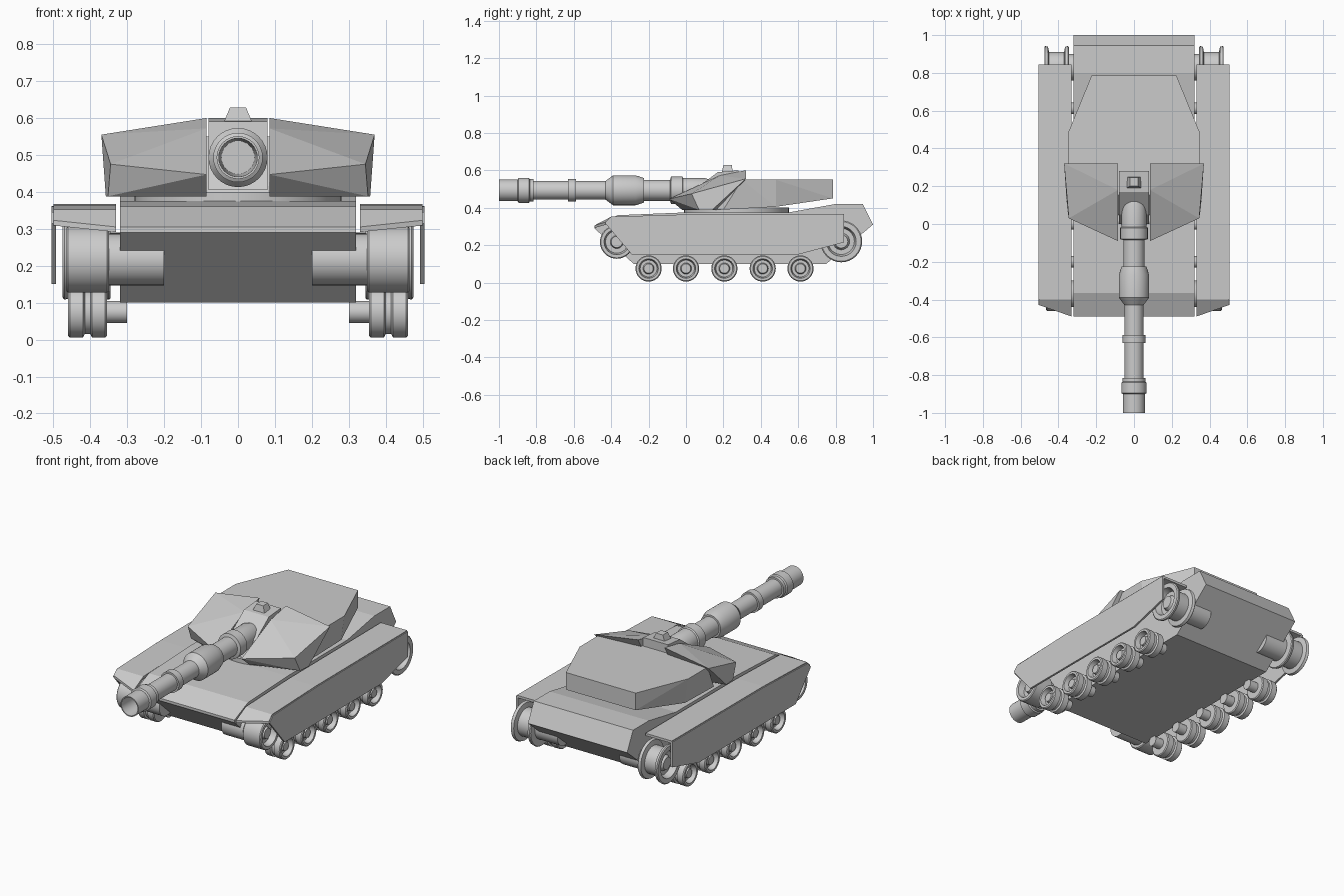
import bpy, bmesh, math
from mathutils import Vector

cube = bpy.data.objects.get("Cube")
if cube:
    bpy.data.objects.remove(cube, do_unlink=True)

grey = bpy.data.materials.new("plain grey")
grey.use_nodes = True
COLOUR = (0.6, 0.6, 0.6, 1)
grey.diffuse_color = COLOUR
grey.node_tree.nodes["Principled BSDF"].inputs["Base Color"].default_value = COLOUR


def finish(bm, name, smooth=False):
    bmesh.ops.recalc_face_normals(bm, faces=bm.faces)
    mesh = bpy.data.meshes.new(name)
    bm.to_mesh(mesh)
    bm.free()
    mesh.materials.append(grey)
    ob = bpy.data.objects.new(name, mesh)
    bpy.context.collection.objects.link(ob)
    if smooth:
        bpy.ops.object.select_all(action="DESELECT")
        ob.select_set(True)
        bpy.context.view_layer.objects.active = ob
        bpy.ops.object.shade_smooth_by_angle(angle=math.radians(30))
    return ob


def prism(name, outline, x0, x1):
    """Extrude a (y, z) outline along x."""
    bm = bmesh.new()
    face = bm.faces.new([bm.verts.new((x0, y, z)) for y, z in outline])
    ext = bmesh.ops.extrude_face_region(bm, geom=[face])
    verts = [v for v in ext["geom"] if isinstance(v, bmesh.types.BMVert)]
    bmesh.ops.translate(bm, verts=verts, vec=(x1 - x0, 0, 0))
    return finish(bm, name)


def solid(name, points):
    """Faceted convex block through the given corners."""
    bm = bmesh.new()
    for p in points:
        bm.verts.new(p)
    bmesh.ops.convex_hull(bm, input=bm.verts)
    bmesh.ops.dissolve_limit(bm, angle_limit=0.02, verts=bm.verts, edges=bm.edges)
    return finish(bm, name)


def lathe(name, profile, centre, axis, steps=32):
    """Spin (distance, radius) pairs round the x or y axis."""
    bm = bmesh.new()
    direction = Vector((1, 0, 0)) if axis == "x" else Vector((0, 1, 0))
    verts = [bm.verts.new(direction * d + Vector((0, 0, r))) for d, r in profile]
    edges = [bm.edges.new(pair) for pair in zip(verts, verts[1:])]
    bmesh.ops.spin(bm, geom=verts + edges, cent=(0, 0, 0), axis=direction,
                   angle=math.tau, steps=steps)
    bmesh.ops.remove_doubles(bm, verts=bm.verts, dist=1e-4)
    bmesh.ops.translate(bm, verts=bm.verts, vec=centre)
    return finish(bm, name, smooth=True)


# Hull
prism("hull", [(-0.49, 0.29), (-0.49, 0.305), (-0.365, 0.36), (0, 0.375), (0.55, 0.375),
               (0.8, 0.42), (0.945, 0.42), (1, 0.31), (0.75, 0.1), (-0.28, 0.1)], -0.32, 0.32)

# Turret ring and turret body
bm = bmesh.new()
bmesh.ops.create_cone(bm, cap_ends=True, segments=48, radius1=0.28, radius2=0.28, depth=0.06)
bmesh.ops.translate(bm, verts=bm.verts, vec=(0, 0.27, 0.37))
finish(bm, "turret_ring", smooth=True)

body = []
for s in (-1, 1):
    body += [(s * x, y, z) for x, y, z in (
        (0.225, 0.785, 0.55), (0.35, 0.48, 0.55), (0.35, 0.3, 0.55), (0.1, 0.15, 0.55),
        (0.225, 0.785, 0.45), (0.33, 0.48, 0.405), (0.32, 0.2, 0.39), (0.08, 0.04, 0.39))]
solid("turret_body", body)

# Angled armour cheeks either side of the gun
for s, side in ((1, "left"), (-1, "right")):
    cheek = [(0.085, -0.09, 0.447), (0.345, 0.03, 0.475), (0.085, 0.18, 0.572),
             (0.37, 0.32, 0.555), (0.085, 0.32, 0.6), (0.085, -0.02, 0.388),
             (0.352, 0.07, 0.388), (0.358, 0.14, 0.388), (0.085, 0.2, 0.388)]
    solid(side + "_cheek", [(s * x, y, z) for x, y, z in cheek])

# Mantlet block and sight on its roof
prism("mantlet", [(0, 0.405), (0.05, 0.5), (0.17, 0.59), (0.28, 0.6), (0.28, 0.405)],
      -0.08, 0.08)
solid("roof_sight", [(s * x, y, z) for s in (-1, 1) for x, y, z in (
    (0.04, 0.19, 0.585), (0.04, 0.25, 0.585), (0.022, 0.2, 0.628), (0.022, 0.245, 0.628))])

# Gun barrel with hollow muzzle
lathe("gun_barrel", [
    (-0.75, 0), (-0.75, 0.045), (-1, 0.052), (-1, 0.058), (-0.9, 0.058), (-0.895, 0.067),
    (-0.84, 0.067), (-0.835, 0.06), (-0.815, 0.06), (-0.815, 0.05), (-0.63, 0.05),
    (-0.63, 0.06), (-0.588, 0.06), (-0.588, 0.05), (-0.43, 0.05), (-0.39, 0.08),
    (-0.27, 0.08), (-0.225, 0.066), (-0.225, 0.056), (-0.085, 0.056), (-0.08, 0.073),
    (-0.02, 0.073), (-0.015, 0.066), (0.1, 0.066), (0.15, 0.05), (0.15, 0)],
    (0, 0, 0.493), "y")

ROAD_WHEEL = [(0.3, 0), (0.3, 0.03), (0.355, 0.03), (0.355, 0.065), (0.36, 0.07),
              (0.395, 0.07), (0.4, 0.06), (0.415, 0.06), (0.42, 0.07), (0.455, 0.07),
              (0.46, 0.065), (0.46, 0.052), (0.43, 0.045), (0.43, 0.03), (0.45, 0.025), (0.45, 0)]
IDLER = [(0.2, 0), (0.2, 0.07), (0.35, 0.07), (0.35, 0.085), (0.355, 0.09), (0.46, 0.09),
         (0.465, 0.085), (0.465, 0.068), (0.43, 0.06), (0.43, 0.035), (0.45, 0.03), (0.45, 0)]
SPROCKET = [(0.2, 0), (0.2, 0.07), (0.345, 0.07), (0.345, 0.108), (0.35, 0.112),
            (0.365, 0.108), (0.37, 0.08), (0.45, 0.08), (0.455, 0.108), (0.47, 0.112),
            (0.475, 0.106), (0.475, 0.08), (0.44, 0.07), (0.44, 0.045), (0.46, 0.035), (0.46, 0)]

for s, side in ((1, "left"), (-1, "right")):
    # Running gear
    def wheel(name, profile, y, z):
        lathe(f"{side}_{name}", [(s * d, r) for d, r in profile], (0, y, z), "x")
    for i, y in enumerate((-0.2, 0, 0.205, 0.41, 0.612)):
        wheel(f"road_wheel_{i + 1}", ROAD_WHEEL, y, 0.075)
    wheel("front_idler", IDLER, -0.37, 0.217)
    wheel("rear_sprocket", SPROCKET, 0.83, 0.22)

    # Fender, with its front edge swept back towards the outside
    top = [(-0.49, 0.305), (-0.4, 0.352), (0, 0.364), (0.845, 0.367)]
    under = [(y, z - 0.014) for y, z in reversed(top)]
    fender = prism(side + "_fender", top + under, s * 0.33, s * 0.5)
    for v in fender.data.vertices:
        if v.co.y < -0.45 and abs(v.co.x) > 0.4:
            v.co.y += 0.06
            v.co.z += 0.018

    # Side skirt
    prism(side + "_skirt", [(-0.43, 0.315), (-0.4, 0.345), (0, 0.36), (0.845, 0.362),
                            (0.845, 0.215), (0.6, 0.15), (-0.29, 0.15)], s * 0.493, s * 0.505)
